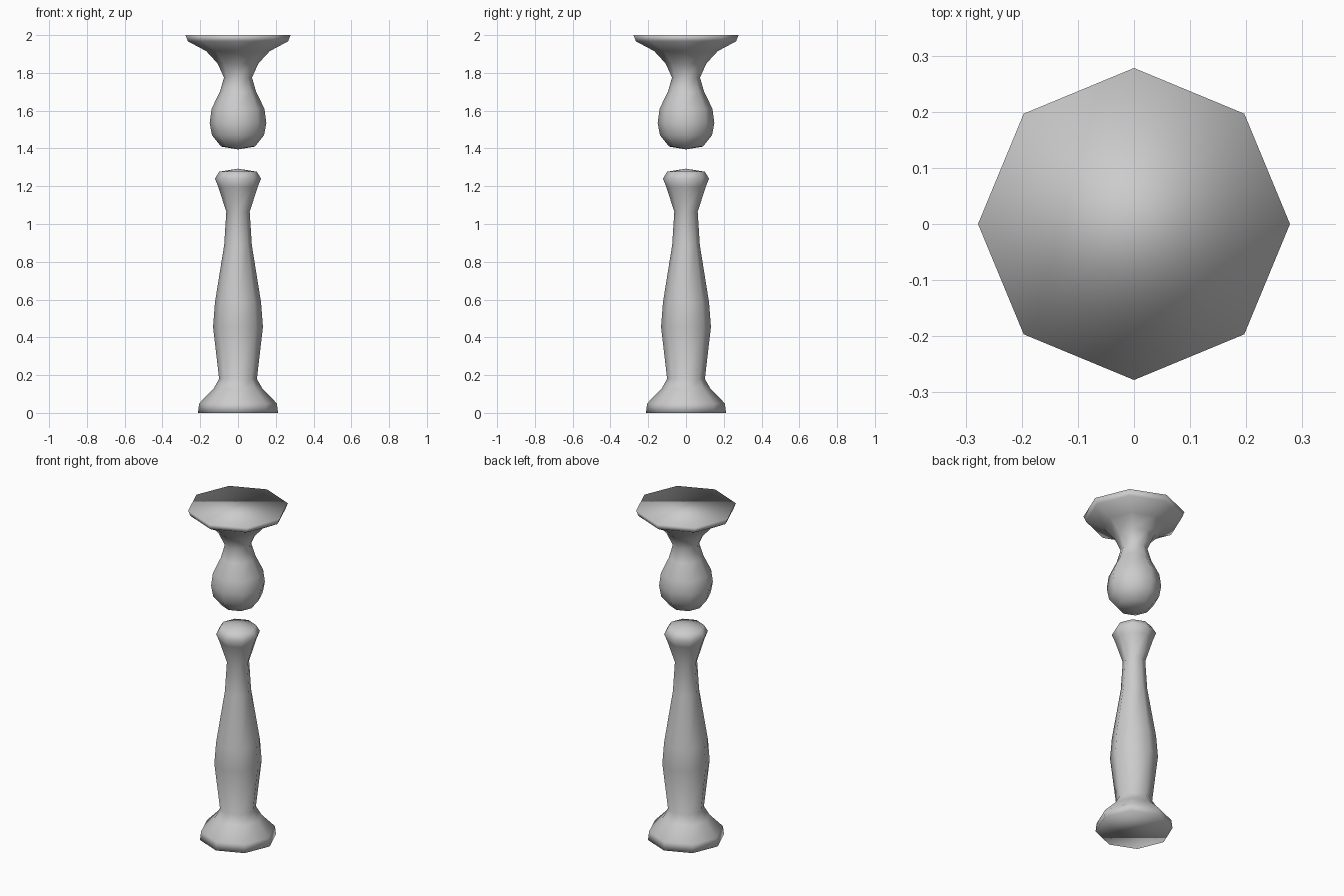
import bpy, bmesh
from math import cos, sin, tau

if "Cube" in bpy.data.objects:
    bpy.data.objects.remove(bpy.data.objects["Cube"])

SIDES = 8


def lathe(name, profile):
    """Revolve (radius, z) points into a closed, smooth eight-sided solid."""
    bm = bmesh.new()
    rings = []
    for r, z in profile:
        n = SIDES if r > 0 else 1
        rings.append([bm.verts.new((r * cos(tau * i / SIDES), r * sin(tau * i / SIDES), z))
                      for i in range(n)])
    for a, b in zip(rings, rings[1:]):
        for i in range(SIDES):
            j = (i + 1) % SIDES
            if len(a) == 1:
                bm.faces.new((a[0], b[j], b[i]))
            elif len(b) == 1:
                bm.faces.new((a[i], a[j], b[0]))
            else:
                bm.faces.new((a[i], a[j], b[j], b[i]))
    # flat end caps where the profile does not close on the axis
    for ring in (rings[0], rings[-1]):
        if len(ring) > 1:
            bm.faces.new(ring)
    bmesh.ops.recalc_face_normals(bm, faces=bm.faces)
    for f in bm.faces:
        f.smooth = True
    mesh = bpy.data.meshes.new(name)
    bm.to_mesh(mesh)
    bm.free()
    obj = bpy.data.objects.new(name, mesh)
    bpy.context.collection.objects.link(obj)
    return obj


# Lower column: flared foot, bulging shaft, domed collar
lathe("lower_column", [
    (0.212, 0), (0.206, 0.05), (0.13, 0.127), (0.10, 0.18), (0.132, 0.455),
    (0.122, 0.585), (0.073, 0.89), (0.062, 1.065), (0.104, 1.195),
    (0.122, 1.24), (0.10, 1.277), (0, 1.293)])

# Upper finial: teardrop bulb, narrow neck, flared flat plate
lathe("upper_finial", [
    (0, 1.395), (0.09, 1.41), (0.138, 1.47), (0.15, 1.535), (0.14, 1.61),
    (0.096, 1.70), (0.074, 1.775), (0.108, 1.85), (0.168, 1.915),
    (0.265, 1.967), (0.278, 2.0)])
